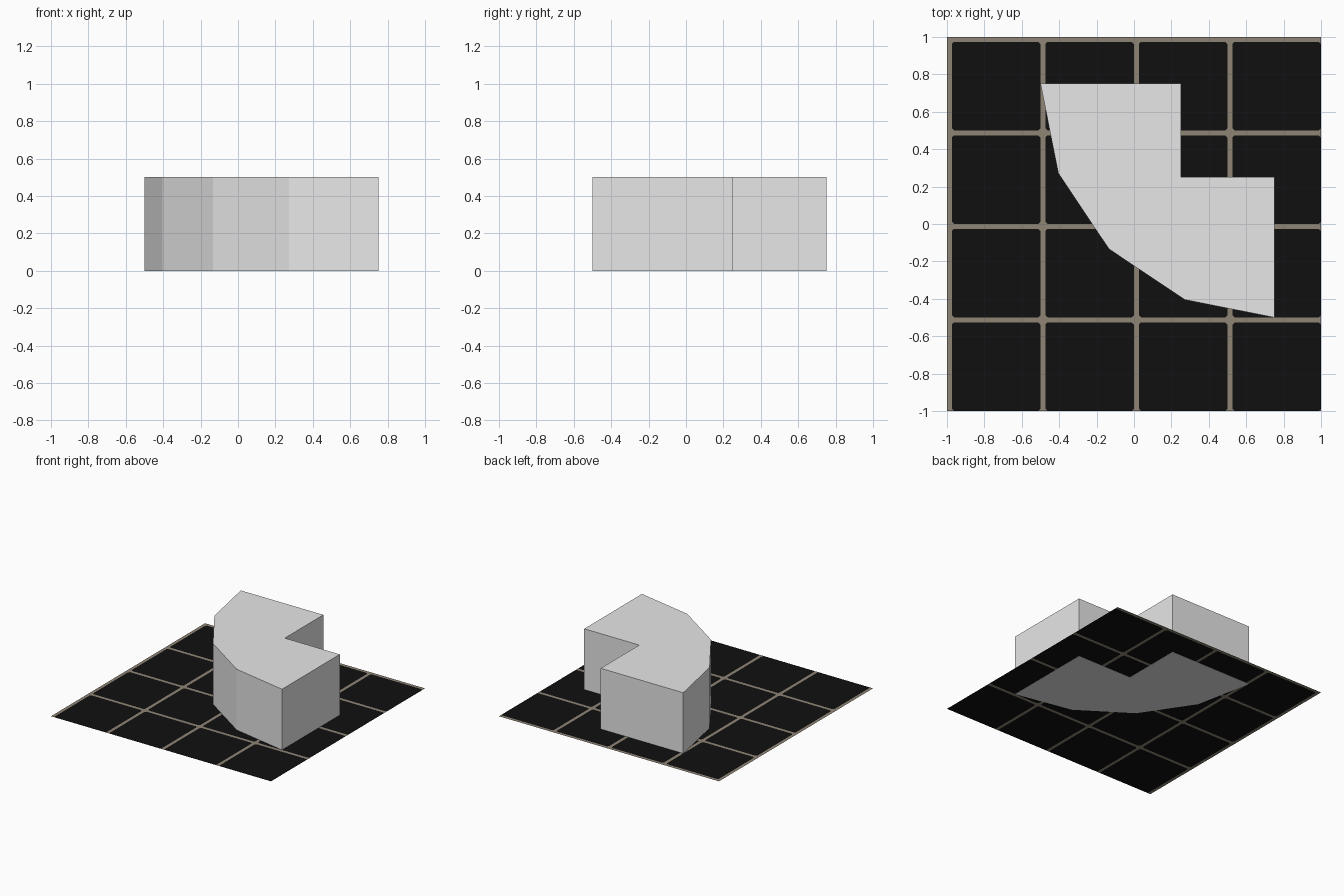
import bpy, bmesh, math

if "Cube" in bpy.data.objects:
    bpy.data.objects.remove(bpy.data.objects["Cube"])


def material(name, r, g, b):
    m = bpy.data.materials.new(name)
    m.diffuse_color = (r, g, b, 1)
    m.use_nodes = True
    m.node_tree.nodes["Principled BSDF"].inputs["Base Color"].default_value = m.diffuse_color
    return m


def make_object(name, bm, mats):
    mesh = bpy.data.meshes.new(name)
    bm.to_mesh(mesh)
    bm.free()
    ob = bpy.data.objects.new(name, mesh)
    for m in mats:
        mesh.materials.append(m)
    bpy.context.collection.objects.link(ob)
    return ob


grey = material("light grey", 0.8, 0.8, 0.8)
black = material("tile black", 0.005, 0.005, 0.005)
tan = material("grout tan", 0.28, 0.235, 0.18)

# Floor: 4 x 4 tiles, each with grout on its left and back edges
bm = bmesh.new()
CELL, GAP, CUT, Z = 0.5, 0.026, 0.012, 0.001


def face(points, index):
    bm.faces.new([bm.verts.new((x, y, Z)) for x, y in points]).material_index = index


for i in range(4):
    for j in range(4):
        x0, y0 = -1 + i * CELL, -1 + j * CELL
        x1, y1 = x0 + CELL, y0 + CELL
        a, b = x0 + GAP, y1 - GAP
        face([(x0, y0), (a, y0), (a, y1), (x0, y1)], 1)
        face([(a, b), (x1, b), (x1, y1), (a, y1)], 1)
        # black tile with clipped corners, grout in the corners
        tile = []
        for cx, cy, sx, sy in ((a, y0, 1, 1), (x1, y0, -1, 1), (x1, b, -1, -1), (a, b, 1, -1)):
            pair = [(cx, cy + sy * CUT), (cx + sx * CUT, cy)]
            if sx * sy < 0:
                pair.reverse()
            tile += pair
            face([(cx, cy), pair[1], pair[0]], 1)
        face(tile, 0)
bmesh.ops.remove_doubles(bm, verts=bm.verts, dist=1e-5)
make_object("tiled_floor", bm, [black, tan])

# Curved corner block: quarter arc in four flat segments, square notch behind
bm = bmesh.new()
C, R = 0.75, 1.25
arc = [(C - R * math.cos(math.radians(22.5 * k)),
        C - R * math.sin(math.radians(22.5 * k))) for k in range(5)]
outline = arc + [(0.75, 0.25), (0.25, 0.25), (0.25, 0.75)]
base = bm.faces.new([bm.verts.new((x, y, 0)) for x, y in outline])
top = bmesh.ops.extrude_face_region(bm, geom=[base], use_keep_orig=True)["geom"]
bmesh.ops.translate(bm, vec=(0, 0, 0.5), verts=[v for v in top if isinstance(v, bmesh.types.BMVert)])
bmesh.ops.recalc_face_normals(bm, faces=bm.faces)
make_object("corner_block", bm, [grey])
